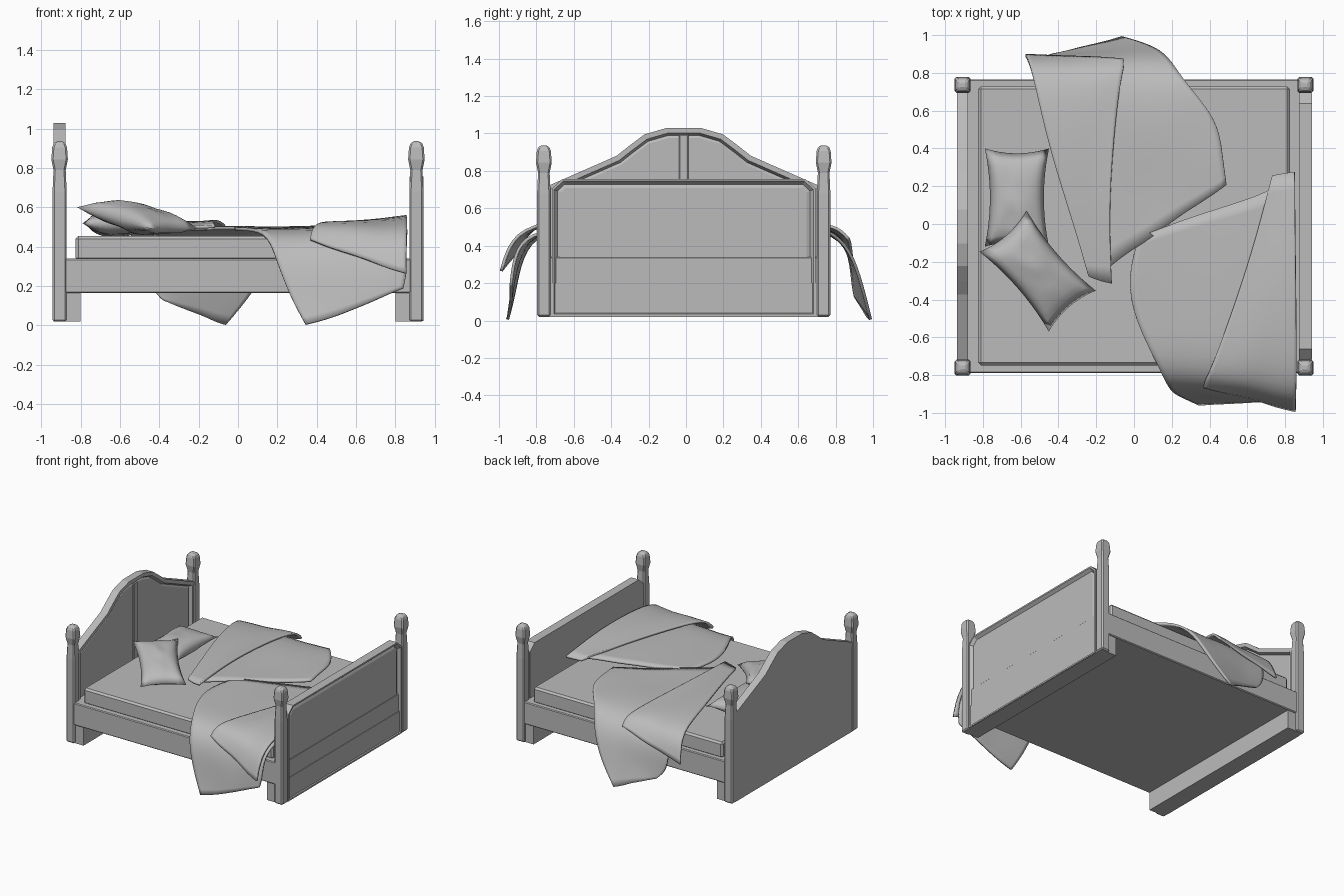
import bpy, bmesh, math
from mathutils import Vector, noise

cube = bpy.data.objects.get("Cube")
if cube:
    bpy.data.objects.remove(cube)

grey = bpy.data.materials.new("plain_grey")
grey.use_nodes = True
COLOUR = (0.5, 0.5, 0.5, 1)
grey.diffuse_color = COLOUR
for node in grey.node_tree.nodes:
    if node.type == 'BSDF_PRINCIPLED':
        node.inputs["Base Color"].default_value = COLOUR

MID_Y = -0.012          # the frame sits slightly off centre
HALF_Y = 0.748          # post distance from that line


def finish(name, bm, bevel=0, smooth=False):
    bmesh.ops.recalc_face_normals(bm, faces=bm.faces)
    mesh = bpy.data.meshes.new(name)
    bm.to_mesh(mesh)
    bm.free()
    mesh.materials.append(grey)
    for poly in mesh.polygons:
        poly.use_smooth = smooth
    obj = bpy.data.objects.new(name, mesh)
    bpy.context.scene.collection.objects.link(obj)
    if bevel:
        mod = obj.modifiers.new("bevel", 'BEVEL')
        mod.width = bevel
        mod.segments = 1
        mod.limit_method = 'ANGLE'
    return obj


def box(name, low, high, bevel=0):
    bm = bmesh.new()
    bmesh.ops.create_cube(bm, size=1)
    low, high = Vector(low), Vector(high)
    for v in bm.verts:
        v.co = (low + high) / 2 + v.co * (high - low)
    return finish(name, bm, bevel)


def panel_board(name, outline, x_back, x_front, rim, groove, depth):
    """Board from a (y, z) outline with a sunken panel on its +x face."""
    bm = bmesh.new()
    rings = [[bm.verts.new((x, MID_Y + y, z)) for y, z in outline]
             for x in (x_back, x_front)]
    bm.faces.new(rings[0])
    front = bm.faces.new(rings[1])
    n = len(outline)
    for i in range(n):
        j = (i + 1) % n
        bm.faces.new((rings[0][i], rings[0][j], rings[1][j], rings[1][i]))
    bmesh.ops.recalc_face_normals(bm, faces=bm.faces)
    for width, sink in ((rim, 0), (groove, depth), (groove, -depth / 3)):
        bmesh.ops.inset_region(bm, faces=[front], thickness=width, use_even_offset=True)
        for v in front.verts:
            v.co.x -= sink
    return finish(name, bm)


def post(name, x, y):
    """Square post with a swollen cap."""
    sections = [(0.036, 0.02), (0.036, 0.68), (0.031, 0.79), (0.042, 0.845),
                (0.037, 0.915), (0.02, 0.937)]
    bm = bmesh.new()
    rings = [[bm.verts.new((x + h * sx, y + h * sy, z))
              for sx, sy in ((-1, -1), (1, -1), (1, 1), (-1, 1))] for h, z in sections]
    for a, b in zip(rings, rings[1:]):
        for i in range(4):
            j = (i + 1) % 4
            bm.faces.new((a[i], a[j], b[j], b[i]))
    bm.faces.new(rings[0])
    bm.faces.new(rings[-1])
    return finish(name, bm, 0.009)


def cloth(name, rows, columns=7, ripple=0.014):
    """Draped sheet: each row runs from a left point to a right point."""
    bm = bmesh.new()
    grid = []
    for row in rows:
        left, right = Vector(row[:3]), Vector(row[3:])
        line = []
        for i in range(columns):
            p = left.lerp(right, i / (columns - 1))
            p += noise.noise_vector(p * 5) * ripple
            p.z = max(p.z, 0.005)
            line.append(bm.verts.new(p))
        grid.append(line)
    for a, b in zip(grid, grid[1:]):
        for i in range(columns - 1):
            bm.faces.new((a[i], a[i + 1], b[i + 1], b[i]))
    obj = finish(name, bm, smooth=True)
    sub = obj.modifiers.new("soften", 'SUBSURF')
    sub.levels = sub.render_levels = 2
    sub.boundary_smooth = 'PRESERVE_CORNERS'
    thick = obj.modifiers.new("thickness", 'SOLIDIFY')
    thick.thickness = 0.016
    thick.offset = 0
    return obj


def pillow(name, centre, half_long, half_wide, puff, rotation):
    bm = bmesh.new()
    for side in (-1, 1):
        made = bmesh.ops.create_grid(bm, x_segments=12, y_segments=12, size=1)
        for v in made["verts"]:
            u, w = v.co.x, v.co.y
            swell = max(0, (1 - u * u) * (1 - w * w)) ** 0.45
            swell *= 1 + 0.25 * noise.noise(Vector((u * 2, w * 2, side)))
            v.co = (half_long * u * (1 - 0.1 * (1 - w * w)),
                    half_wide * w * (1 - 0.16 * (1 - u * u)), side * puff * swell)
    bmesh.ops.remove_doubles(bm, verts=bm.verts, dist=0.0005)
    obj = finish(name, bm, smooth=True)
    obj.location = centre
    obj.rotation_euler = [math.radians(a) for a in rotation]
    return obj


# Corner posts and the cross beams that serve as feet
for end, sx in (("head", -1), ("foot", 1)):
    for side, sy in (("front", -1), ("back", 1)):
        post(f"{end}_post_{side}", sx * 0.907, MID_Y + sy * HALF_Y)
    inner, outer = sorted((sx * 0.8, sx * 0.935))
    box(f"{end}_foot_beam", (inner, -0.78, 0.02), (outer, 0.755, 0.2))

# Bed base and mattress
box("bed_base", (-0.93, -0.79, 0.165), (0.93, 0.765, 0.34), 0.006)
box("mattress", (-0.825, -0.748, 0.33), (0.825, 0.728, 0.455), 0.014)

# Arched headboard with a centre stile
arch = [(0.725, 0.72), (0.36, 0.88), (0.29, 0.935), (0.21, 0.995), (0.09, 1.03)]
outline = [(-0.725, 0.02), (0.725, 0.02)] + arch + [(-y, z) for y, z in reversed(arch)]
panel_board("headboard", outline, -0.938, -0.878, 0.028, 0.013, 0.024)
box("headboard_stile", (-0.915, MID_Y - 0.026, 0.34), (-0.88, MID_Y + 0.026, 0.995), 0.006)

# Footboard with clipped top corners
side = [(0.705, 0.022), (0.705, 0.705), (0.65, 0.757)]
panel_board("footboard", side + [(-y, z) for y, z in reversed(side)],
            0.873, 0.942, 0.012, 0.018, 0.022)
box("footboard_core", (0.878, -0.75, 0.02), (0.91, 0.726, 0.705))

# Pillows
pillow("back_pillow", (-0.62, 0.14, 0.52), 0.26, 0.17, 0.065, (0, 0, 90))
pillow("front_pillow", (-0.51, -0.25, 0.547), 0.285, 0.165, 0.07, (0, 11, -49))

# Blanket hanging over the front, with its folded flap
cloth("front_blanket", [
    (0.02, -0.07, 0.49, 0.77, 0.2, 0.5),
    (-0.04, -0.28, 0.49, 0.86, -0.1, 0.5),
    (0.0, -0.5, 0.49, 0.86, -0.45, 0.5),
    (0.14, -0.78, 0.48, 0.86, -0.8, 0.48),
    (0.19, -0.88, 0.34, 0.86, -0.9, 0.39),
    (0.26, -0.92, 0.14, 0.86, -0.93, 0.26),
    (0.34, -0.96, 0.0, 0.84, -0.93, 0.18)])
cloth("front_blanket_flap", [
    (0.74, 0.25, 0.5, 0.85, 0.27, 0.51),
    (0.64, -0.12, 0.52, 0.86, -0.1, 0.55),
    (0.51, -0.5, 0.525, 0.86, -0.5, 0.55),
    (0.41, -0.76, 0.515, 0.86, -0.84, 0.51),
    (0.38, -0.82, 0.48, 0.86, -0.95, 0.4),
    (0.37, -0.86, 0.44, 0.86, -0.99, 0.26)])

# Blanket hanging over the back, with its folded flap
cloth("back_blanket", [
    (-0.15, -0.24, 0.49, 0.49, 0.21, 0.49),
    (-0.23, 0.1, 0.49, 0.47, 0.37, 0.5),
    (-0.32, 0.4, 0.5, 0.44, 0.55, 0.5),
    (-0.42, 0.77, 0.49, 0.25, 0.77, 0.49),
    (-0.47, 0.87, 0.38, 0.19, 0.89, 0.37),
    (-0.46, 0.89, 0.2, 0.09, 0.94, 0.19),
    (-0.38, 0.9, 0.13, -0.06, 0.99, 0.0)])
cloth("back_blanket_flap", [
    (-0.24, -0.27, 0.5, -0.12, -0.31, 0.5),
    (-0.31, -0.03, 0.52, -0.13, 0.05, 0.525),
    (-0.45, 0.4, 0.525, -0.1, 0.47, 0.53),
    (-0.53, 0.74, 0.51, -0.07, 0.76, 0.515),
    (-0.56, 0.85, 0.42, -0.05, 0.83, 0.49),
    (-0.57, 0.89, 0.28, -0.05, 0.87, 0.44)])
